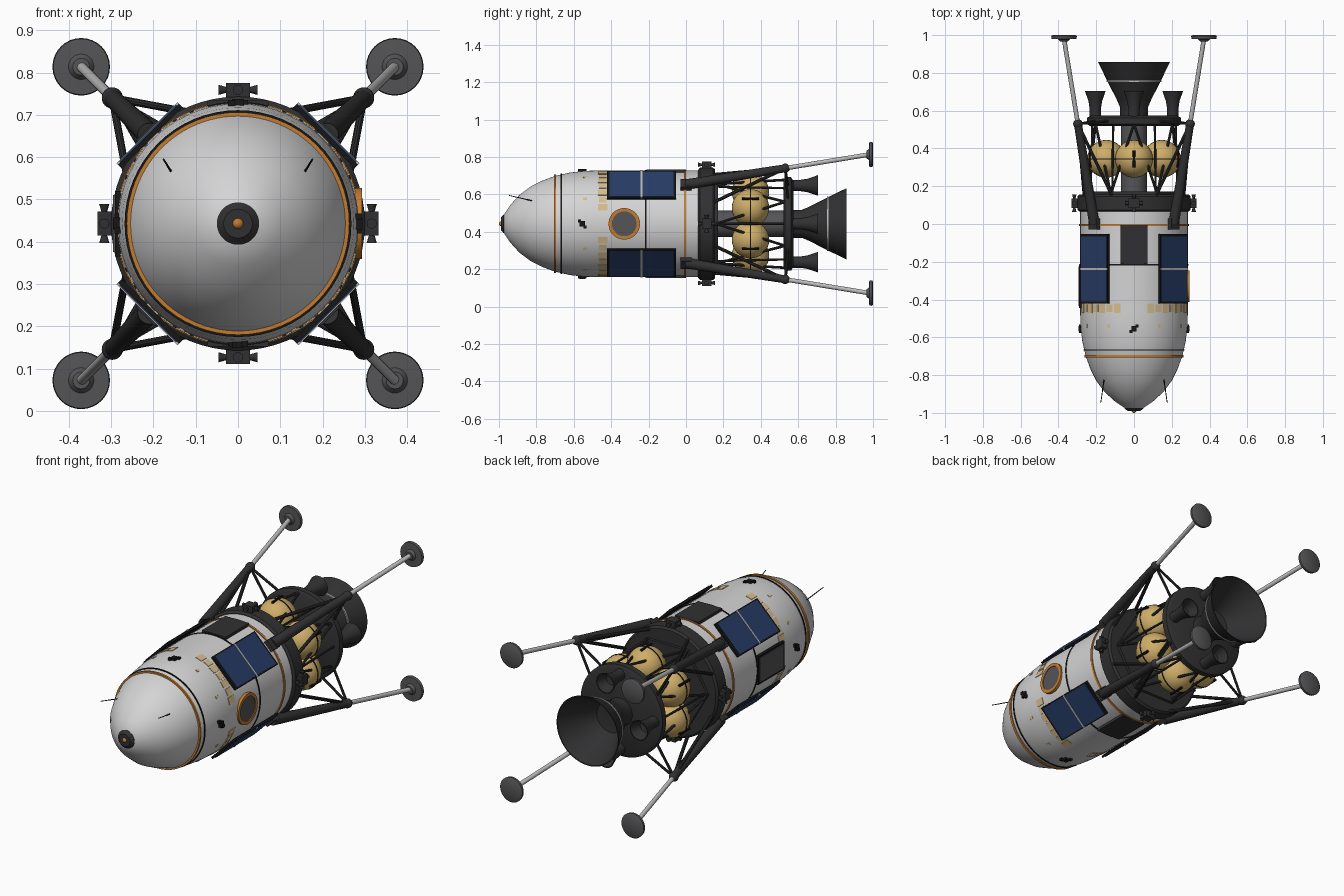
import bpy, bmesh
from math import sin, cos, pi, radians
from mathutils import Vector, Matrix

if "Cube" in bpy.data.objects:
    bpy.data.objects.remove(bpy.data.objects["Cube"])

AXIS_Z = 0.443          # height of the long axis of the craft
HULL_R = 0.285
made = []


def material(name, *rgb):
    m = bpy.data.materials.new(name)
    m.use_nodes = True
    color = (*rgb, 1)
    m.diffuse_color = color
    bsdf = m.node_tree.nodes["Principled BSDF"]
    bsdf.inputs["Base Color"].default_value = color
    bsdf.inputs["Roughness"].default_value = 0.6
    return m


white = material("hull white", 0.66, 0.66, 0.67)
dark = material("dark grey", 0.03, 0.03, 0.032)
grey = material("mid grey", 0.09, 0.09, 0.095)
black = material("black", 0.008, 0.008, 0.008)
orange = material("orange", 0.55, 0.2, 0.03)
navy = material("solar blue", 0.02, 0.045, 0.13)
gold = material("tank gold", 0.62, 0.42, 0.14)
tan = material("tan foil", 0.68, 0.5, 0.26)
metal = material("light metal", 0.5, 0.5, 0.5)


def finish(name, bm, mat):
    bmesh.ops.recalc_face_normals(bm, faces=bm.faces)
    mesh = bpy.data.meshes.new(name)
    bm.to_mesh(mesh)
    bm.free()
    mesh.materials.append(mat)
    ob = bpy.data.objects.new(name, mesh)
    bpy.context.collection.objects.link(ob)
    made.append(ob)
    return ob


def polar(angle, r, y):
    a = radians(angle)
    return Vector((r * cos(a), y, AXIS_Z + r * sin(a)))


def lathe(name, profile, mat, center=(0, 0, AXIS_Z), steps=64, closed=False):
    """Spin (y, radius) points around an axis parallel to y."""
    bm = bmesh.new()
    vs = [bm.verts.new((r, y, 0)) for y, r in profile]
    pairs = list(zip(vs, vs[1:])) + ([(vs[-1], vs[0])] if closed else [])
    edges = [bm.edges.new(p) for p in pairs]
    bmesh.ops.spin(bm, geom=vs + edges, cent=(0, 0, 0), axis=(0, 1, 0),
                   angle=2 * pi, steps=steps, use_duplicate=False)
    bmesh.ops.remove_doubles(bm, verts=bm.verts, dist=1e-5)
    bmesh.ops.translate(bm, verts=bm.verts, vec=center)
    return finish(name, bm, mat)


def band(name, y, r, half_w, half_t, mat, center=(0, 0, AXIS_Z)):
    """Slim hoop with a square section."""
    return lathe(name, [(y - half_w, r - half_t), (y - half_w, r + half_t),
                        (y + half_w, r + half_t), (y + half_w, r - half_t)],
                 mat, center, closed=True)


def tube(name, p, q, r1, r2, mat, sides=16):
    p, q = Vector(p), Vector(q)
    d = q - p
    bm = bmesh.new()
    bmesh.ops.create_cone(bm, cap_ends=True, segments=sides, radius1=r1,
                          radius2=r2, depth=d.length)
    rot = d.to_track_quat('Z', 'Y').to_matrix().to_4x4()
    bm.transform(Matrix.Translation((p + q) / 2) @ rot)
    return finish(name, bm, mat)


def ball(name, p, r, mat):
    bm = bmesh.new()
    bmesh.ops.create_uvsphere(bm, u_segments=32, v_segments=16, radius=r)
    bm.transform(Matrix.Translation(p))
    return finish(name, bm, mat)


def block(name, angle, r, y, thick, length, width, mat, shift=0):
    """Box facing outward; shift moves it sideways round the hull."""
    bm = bmesh.new()
    bmesh.ops.create_cube(bm, size=1)
    turn = Matrix.Rotation(-radians(angle), 4, 'Y')
    bm.transform(Matrix.Translation(polar(angle, r, y)) @ turn
                 @ Matrix.Translation((0, 0, shift))
                 @ Matrix.Diagonal((thick, length, width, 1)))
    return finish(name, bm, mat)


# Hull and nose
lathe("hull", [(-0.98, 0), (-0.98, 0.04), (-0.94, 0.1), (-0.89, 0.155),
               (-0.83, 0.2), (-0.77, 0.23), (-0.7, 0.256), (-0.62, 0.274),
               (-0.54, 0.283), (-0.47, HULL_R), (0.07, HULL_R), (0.07, 0)],
      white, steps=96)
lathe("nose_cap", [(-0.99, 0), (-0.99, 0.034), (-0.975, 0.05),
                   (-0.955, 0.05), (-0.955, 0)], dark)
ball("nose_sensor", (0, -0.987, AXIS_Z), 0.013, orange)
band("nose_ring", -0.7, 0.257, 0.006, 0.006, orange)
band("rear_ring", -0.005, HULL_R, 0.006, 0.005, orange)
band("nose_seam", -0.667, 0.265, 0.003, 0.003, black)
band("hull_seam", -0.215, HULL_R, 0.004, 0.003, black)
for s in (-1, 1):
    tube("antenna", (0.155 * s, -0.8, AXIS_Z + 0.118),
         (0.176 * s, -0.947, AXIS_Z + 0.152), 0.003, 0.002, black, 8)

# Hull hatches
for a in (90, 270):
    block("access_panel", a, 0.28, -0.108, 0.022, 0.205, 0.145, dark)
block("side_hatch_frame", 180, 0.28, -0.33, 0.022, 0.23, 0.155, black)
block("side_hatch", 180, 0.287, -0.33, 0.016, 0.21, 0.135, grey)
hatch = lathe("docking_hatch", [(-0.015, 0), (-0.015, 0.07), (0.004, 0.07), (0.004, 0)], grey, (0, 0, 0))
rim = band("docking_hatch_rim", 0, 0.075, 0.008, 0.009, orange, (0, 0, 0))
for ob in (hatch, rim):
    ob.data.transform(Matrix.Translation((HULL_R, -0.33, AXIS_Z))
                      @ Matrix.Rotation(-pi / 2, 4, 'Z'))

# Solar panels and foil tiles on the diagonals
for a in (45, 135, 225, 315):
    block("solar_frame", a, 0.293, -0.238, 0.012, 0.368, 0.204, black)
    for y in (-0.326, -0.15):
        block("solar_panel", a, 0.297, y, 0.01, 0.166, 0.19, navy)
    block("solar_divider", a, 0.298, -0.238, 0.012, 0.009, 0.204, metal)
    block("solar_mount", a, 0.28, -0.238, 0.02, 0.2, 0.06, dark)
    for i in range(-3, 4):
        length = 0.05 if i % 2 else 0.04
        block("foil_tile", a + i * 9, 0.283, -0.445, 0.009, length, 0.036, tan)
    for i in (-1, 1):
        block("small_tile", a + i * 17, 0.281, -0.54, 0.008, 0.02, 0.014, tan)

# Small thrusters on the nose section and pods on the rear collar
for a in (0, 90, 180, 270):
    block("nose_thruster", a, 0.285, -0.555, 0.018, 0.028, 0.028, black)
    for y, w in ((-0.57, 0.016), (-0.54, -0.016)):
        block("nose_thruster_jet", a, 0.285, y, 0.014, 0.016, 0.016, black, w)
    block("pod", a, 0.315, 0.11, 0.034, 0.05, 0.056, dark)
    c = polar(a, 0.316, 0.11)
    side = polar(a + 90, 1, 0) - polar(0, 0, 0)
    for d in (side, -side, Vector((0, 1, 0)), Vector((0, -1, 0))):
        tube("pod_jet", c + d * 0.022, c + d * 0.046, 0.005, 0.012, dark, 12)

# Rear collar, core column and thrust plate
lathe("rear_collar", [(0.065, 0), (0.065, 0.288), (0.075, 0.3), (0.145, 0.3),
                      (0.156, 0.29), (0.156, 0)], dark)
lathe("collar_deck", [(0.15, 0), (0.15, 0.25), (0.172, 0.25), (0.172, 0)], dark, steps=6)
lathe("core_column", [(0.16, 0), (0.16, 0.07), (0.53, 0.07), (0.53, 0)], grey)
lathe("thrust_plate", [(0.52, 0), (0.52, 0.235), (0.53, 0.25), (0.562, 0.25),
                       (0.575, 0.225), (0.575, 0)], dark)

# Fuel tanks with straps, and the truss around them
for a in range(30, 390, 60):
    c = polar(a, 0.17, 0.345)
    ball("fuel_tank", c, 0.1, gold)
    band("tank_strap", 0, 0.1, 0.003, 0.002, black, c)
    tube("tank_rod", polar(a, 0.268, 0.3), polar(a, 0.268, 0.39), 0.007, 0.007, black, 8)
    for end in (a, a + 60):
        tube("truss_bar", polar(a + 30, 0.245, 0.16), polar(end, 0.235, 0.53),
             0.007, 0.007, dark, 8)
    tube("truss_post", polar(a + 30, 0.23, 0.16), polar(a + 30, 0.22, 0.53),
         0.006, 0.006, dark, 8)

# Main engine and four auxiliary engines
lathe("main_engine", [(0.57, 0), (0.57, 0.075), (0.62, 0.075), (0.66, 0.092),
                      (0.75, 0.138), (0.857, 0.19), (0.857, 0.184),
                      (0.75, 0.13), (0.66, 0.082), (0.65, 0)], dark)
band("engine_hoop", 0.757, 0.141, 0.004, 0.005, metal)
for a in (0, 90, 180, 270):
    lathe("auxiliary_engine", [(0.57, 0), (0.57, 0.03), (0.61, 0.03),
                               (0.65, 0.036), (0.705, 0.055), (0.705, 0.05),
                               (0.65, 0.03), (0.64, 0)],
          dark, polar(a, 0.205, 0), 32)

# Landing legs
for a in (45, 135, 225, 315):
    hip, knee, foot = polar(a, 0.297, 0), polar(a, 0.42, 0.53), polar(a, 0.524, 0.98)
    block("leg_mount", a, 0.285, 0.0, 0.05, 0.06, 0.06, dark)
    tube("upper_leg", hip, knee, 0.028, 0.021, dark)
    ball("knee", knee, 0.025, dark)
    tube("lower_leg", knee, foot, 0.012, 0.012, metal)
    for s in (-1, 1):
        tube("leg_brace", knee, polar(a + 22 * s, 0.285, 0.14), 0.009, 0.009, dark, 10)
        tube("leg_stay", knee, polar(a + 12 * s, 0.24, 0.545), 0.007, 0.007, dark, 10)
    lathe("foot_pad", [(0.965, 0), (0.965, 0.02), (0.978, 0.03), (0.98, 0.066),
                       (0.995, 0.068), (1.0, 0.06), (1.0, 0)],
          grey, polar(a, 0.524, 0), 32)

# Smooth shading that keeps edges sharp
bpy.ops.object.select_all(action='DESELECT')
for ob in made:
    ob.select_set(True)
bpy.context.view_layer.objects.active = made[0]
bpy.ops.object.shade_smooth_by_angle(angle=radians(35))
